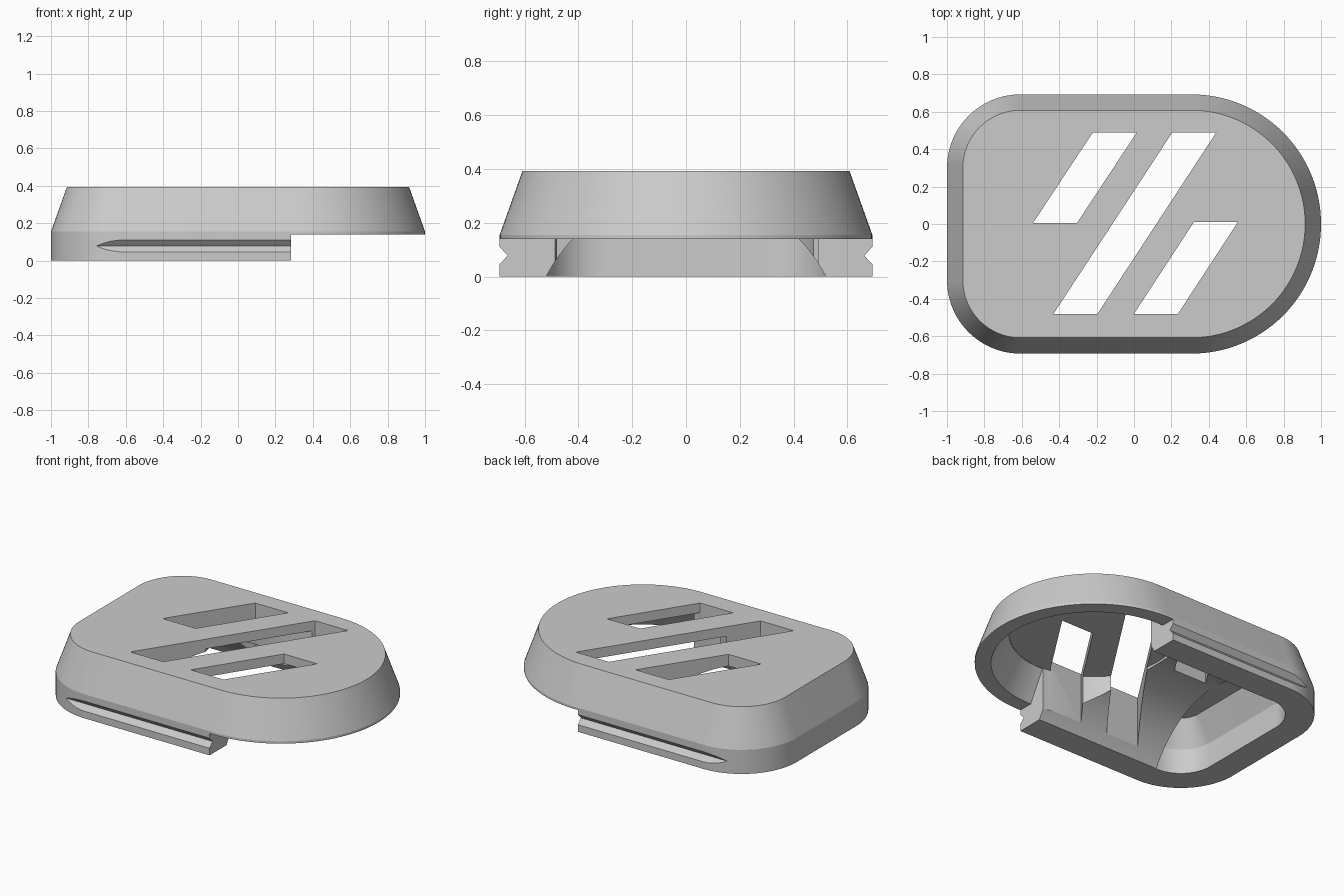
import bpy, bmesh
from math import cos, sin, pi, radians

old = bpy.data.objects.get("Cube")
if old:
    bpy.data.objects.remove(old, do_unlink=True)

grey = bpy.data.materials.new("plain grey")
grey.use_nodes = True
grey.diffuse_color = (0.6, 0.6, 0.6, 1)
grey.node_tree.nodes["Principled BSDF"].inputs["Base Color"].default_value = (0.6, 0.6, 0.6, 1)

HALF = 0.693           # half depth, also the radius of the round end
END_X = 1 - HALF       # centre of the round end
STEP_X = 0.283         # where the underside steps up


def arc(cx, cy, r, start, end, n):
    angles = [radians(start + (end - start) * i / n) for i in range(n + 1)]
    return [(cx + r * cos(a), cy + r * sin(a)) for a in angles]


def round_end(inset):
    return arc(END_X, 0, HALF - inset, -90, 90, 64)


def square_end(inset):
    r = 0.393 - inset
    return arc(-0.607, 0.3, r, 90, 180, 24) + arc(-0.607, -0.3, r, 180, 270, 24)


def loft(name, rings):
    """Closed solid through matching rings of 3D points."""
    bm = bmesh.new()
    loops = [[bm.verts.new(p) for p in ring] for ring in rings]
    for low, high in zip(loops, loops[1:]):
        for i in range(len(low)):
            j = (i + 1) % len(low)
            bm.faces.new((low[i], low[j], high[j], high[i]))
    bm.faces.new(loops[0][::-1])
    bm.faces.new(loops[-1])
    bmesh.ops.recalc_face_normals(bm, faces=bm.faces)
    mesh = bpy.data.meshes.new(name)
    bm.to_mesh(mesh)
    bm.free()
    mesh.materials.append(grey)
    obj = bpy.data.objects.new(name, mesh)
    bpy.context.collection.objects.link(obj)
    return obj


def stack(name, outline, levels):
    """Outline lofted through (height, inset) levels."""
    return loft(name, [[(x, y, z) for x, y in outline(inset)] for z, inset in levels])


def bar(name, profile, x0, x1):
    """Profile in y and z, drawn out along x."""
    return loft(name, [[(x, y, z) for y, z in profile] for x in (x0, x1)])


def cut(cutter):
    bpy.context.view_layer.objects.active = body
    mod = body.modifiers.new("cut", "BOOLEAN")
    mod.operation = "DIFFERENCE"
    mod.solver = "EXACT"
    mod.object = cutter
    bpy.ops.object.modifier_apply(modifier=mod.name)
    bpy.data.objects.remove(cutter, do_unlink=True)


# Tapered outer body
body = stack("cover_body", lambda o: round_end(o) + square_end(o),
             [(0, 0), (0.155, 0), (0.393, 0.085)])

# Raised underside of the round end
cut(bar("step_cutter", [(-1, -0.2), (1, -0.2), (1, 0.14), (-1, 0.14)], STEP_X, 1.2))

# Hollows: tapered pocket at each end, a round well and an arched vault
cut(stack("square_end_pocket", square_end,
          [(-0.1, 0.17), (0.16, 0.17), (0.32, 0.26)]))
cut(stack("round_end_pocket",
          lambda o: [(STEP_X, o - HALF)] + round_end(o) + [(STEP_X, HALF - o)],
          [(0.1, 0.08), (0.14, 0.095), (0.33, 0.2)]))
cut(stack("round_well", lambda o: arc(END_X, 0, 0.487, 0, 357, 119),
          [(-0.1, 0), (0.331, 0)]))
cut(bar("vault_cutter", arc(0, -0.266, 0.584, 0, 357, 119), -0.62, 0.3))

# V grooves along both sides
for side in (-1, 1):
    cut(bar("groove_cutter", [(side * 0.663, 0.078), (side * 0.713, 0.132), (side * 0.713, 0.024)], -1.1, 0.5))

# Slanted slots through the top: lower left x, upper left x, y range
for low, high, y0, y1 in ((-0.54, -0.22, 0.005, 0.49),
                          (-0.43, 0.205, -0.48, 0.49),
                          (0, 0.32, -0.48, 0.01)):
    shape = [(low, y0), (low + 0.235, y0), (high + 0.235, y1), (high, y1)]
    cut(stack("slot_cutter", lambda o: shape, [(-0.2, 0), (0.6, 0)]))

# Smooth shading with crisp edges
bpy.ops.object.select_all(action="DESELECT")
body.select_set(True)
bpy.context.view_layer.objects.active = body
bpy.ops.object.shade_smooth_by_angle(angle=radians(15))
